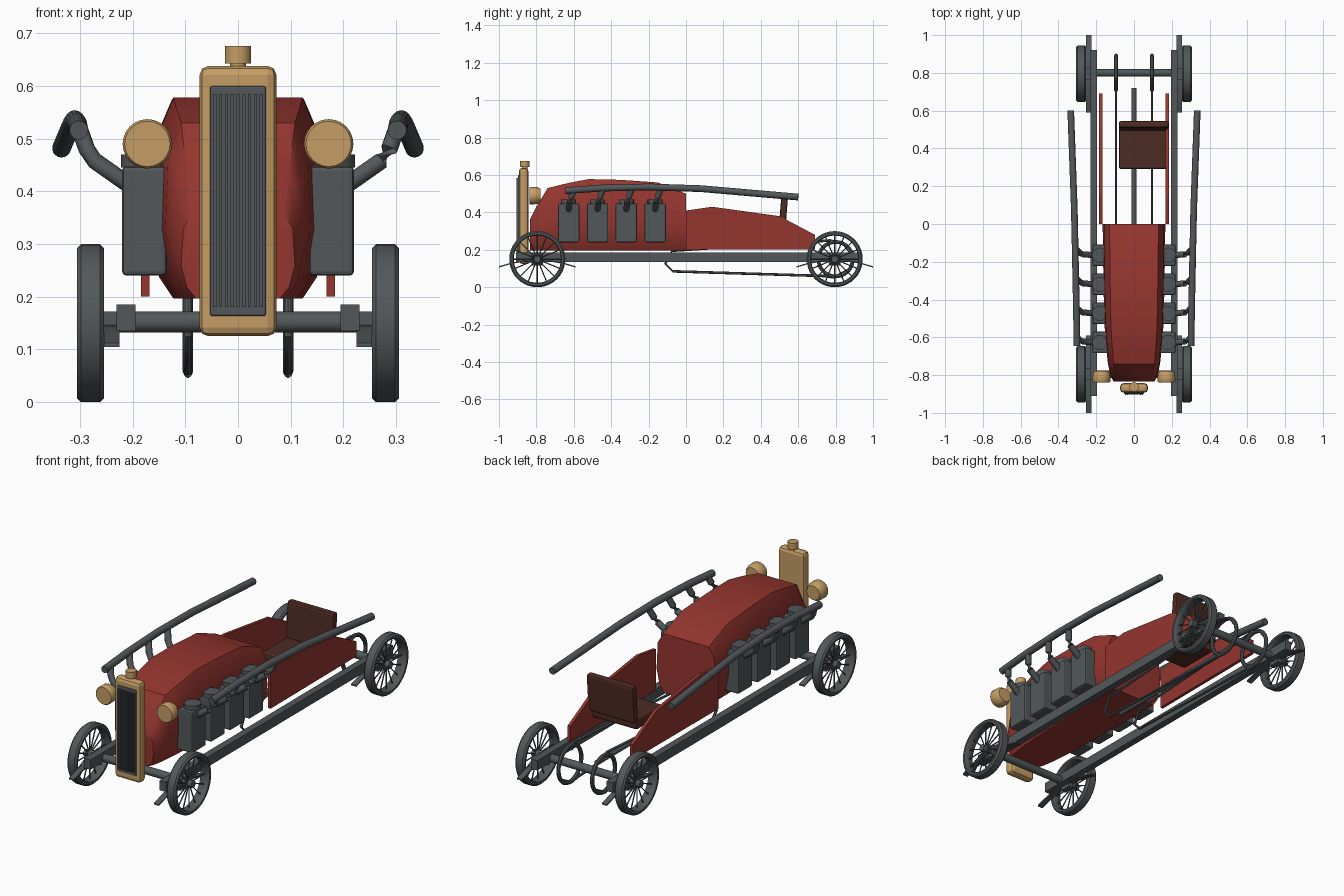
import bpy, bmesh
from math import sin, cos, pi, radians
from mathutils import Vector, Matrix

if "Cube" in bpy.data.objects:
    bpy.data.objects.remove(bpy.data.objects["Cube"])


def material(name, r, g, b):
    m = bpy.data.materials.new(name)
    m.use_nodes = True
    m.diffuse_color = (r, g, b, 1)
    bsdf = m.node_tree.nodes["Principled BSDF"]
    bsdf.inputs["Base Color"].default_value = (r, g, b, 1)
    bsdf.inputs["Roughness"].default_value = 0.6
    return m


STEEL = material("dark_steel", 0.085, 0.097, 0.102)
RED = material("body_red", 0.30, 0.036, 0.028)
BRASS = material("brass", 0.56, 0.34, 0.13)
LEATHER = material("brown_leather", 0.075, 0.024, 0.017)


def finish(name, bm, mat, bevel=0, smooth=None, segments=2):
    bmesh.ops.recalc_face_normals(bm, faces=bm.faces)
    me = bpy.data.meshes.new(name)
    bm.to_mesh(me)
    bm.free()
    me.materials.append(mat)
    ob = bpy.data.objects.new(name, me)
    bpy.context.collection.objects.link(ob)
    if bevel:
        mod = ob.modifiers.new("edge", "BEVEL")
        mod.width, mod.segments = bevel, segments
    if smooth:
        bpy.ops.object.select_all(action='DESELECT')
        ob.select_set(True)
        bpy.context.view_layer.objects.active = ob
        bpy.ops.object.shade_smooth_by_angle(angle=radians(smooth))
    return ob


def box(name, lo, hi, mat, bevel=0, tilt=0, segments=2):
    lo, hi = Vector(lo), Vector(hi)
    bm = bmesh.new()
    bmesh.ops.create_cube(bm, size=1)
    size = hi - lo
    bmesh.ops.scale(bm, vec=[abs(v) for v in size], verts=bm.verts)
    bmesh.ops.rotate(bm, matrix=Matrix.Rotation(tilt, 3, 'X'), verts=bm.verts)
    bmesh.ops.translate(bm, vec=(lo + hi) / 2, verts=bm.verts)
    return finish(name, bm, mat, bevel, None, segments)


def loft(name, rings, mat, loop=False, smooth=None, bevel=0):
    """Skin a row of equal point rings; loop joins last to first, else cap."""
    bm = bmesh.new()
    rows = [[bm.verts.new(p) for p in ring] for ring in rings]
    n = len(rows[0])
    for i in range(len(rows) if loop else len(rows) - 1):
        a, b = rows[i], rows[(i + 1) % len(rows)]
        for j in range(n):
            bm.faces.new((a[j], a[(j + 1) % n], b[(j + 1) % n], b[j]))
    if not loop:
        bm.faces.new(rows[0])
        bm.faces.new(rows[-1])
    return finish(name, bm, mat, bevel, smooth)


def tube(name, points, radius, mat, sides=12, loop=False):
    pts = [Vector(p) for p in points]
    rings = []
    for i, p in enumerate(pts):
        if loop:
            d = pts[(i + 1) % len(pts)] - pts[i - 1]
        else:
            d = pts[min(i + 1, len(pts) - 1)] - pts[max(i - 1, 0)]
        d.normalize()
        side = d.cross(Vector((0, 0, 1)) if abs(d.x) > 0.5 else Vector((1, 0, 0))).normalized()
        up = d.cross(side)
        rings.append([p + radius * (cos(t) * side + sin(t) * up)
                      for t in (2 * pi * k / sides for k in range(sides))])
    return loft(name, rings, mat, loop, 40)


def lathe_x(name, profile, centre, mat, steps=40):
    """Revolve (x, radius) points about an axle along x."""
    cx, cy, cz = centre
    rings = [[(cx + x, cy + r * cos(t), cz + r * sin(t)) for x, r in profile]
             for t in (2 * pi * k / steps for k in range(steps))]
    return loft(name, rings, mat, True, 40)


def plate(name, outline, x0, x1, mat):
    """Extrude a (y, z) outline across x."""
    return loft(name, [[(x, y, z) for y, z in outline] for x in (x0, x1)], mat)


# Bonnet: eight-sided sections that swell back from the nose
def hood_ring(y, w, top, bottom=0.197):
    h = top - bottom
    half = [(0.74, 0), (0.9, 0.13), (1, 0.38), (0.96, 0.82), (0.78, 1)]
    right = [(w * a, y, bottom + h * b) for a, b in half]
    return right + [(-x, yy, z) for x, yy, z in reversed(right)]


hood = [(-0.835, 0.108, 0.36), (-0.80, 0.125, 0.43), (-0.74, 0.138, 0.53), (-0.63, 0.15, 0.557),
        (-0.52, 0.157, 0.578), (-0.35, 0.161, 0.574), (-0.15, 0.164, 0.56), (0, 0.166, 0.5)]
loft("bonnet", [hood_ring(*s) for s in hood], RED, smooth=35)

# Radiator shell, grille and filler cap
box("radiator_shell", (-0.073, -0.893, 0.125), (0.073, -0.843, 0.638), BRASS, 0.017, segments=2)
box("radiator_core", (-0.053, -0.899, 0.163), (0.053, -0.88, 0.6), STEEL, 0.004)
for k in range(9):
    x = (k - 4) * 0.011
    box("radiator_slat", (x - 0.003, -0.906, 0.18), (x + 0.003, -0.898, 0.585), STEEL)
tube("filler_neck", [(0, -0.862, 0.625), (0, -0.862, 0.65)], 0.015, BRASS)
tube("filler_cap", [(0, -0.862, 0.643), (0, -0.862, 0.676)], 0.025, BRASS, 16)

# Offset seat
box("seat_cushion", (-0.08, 0.29, 0.255), (0.183, 0.51, 0.305), LEATHER, 0.012)
box("seat_back", (-0.08, 0.502, 0.295), (0.183, 0.538, 0.487), LEATHER, 0.01, -0.08)

# Axles and drive shaft
for name, y in (("front_axle", -0.795), ("rear_axle", 0.8)):
    tube(name, [(-0.28, y, 0.152), (0.28, y, 0.152)], 0.02, STEEL, 16)
tube("drive_shaft", [(0, -0.1, 0.15), (0, 0.72, 0.15)], 0.013, STEEL)

panel = [(0, 0.2), (0, 0.41), (0.14, 0.43), (0.5, 0.38), (0.69, 0.28), (0.69, 0.203)]
tyre = [(-0.026, 0.131), (-0.026, 0.142), (-0.018, 0.15), (0.018, 0.15), (0.026, 0.142), (0.026, 0.131),
        (0.02, 0.126), (-0.02, 0.126)]
circle = [(0.01 * cos(k * pi / 4), 0.092 + 0.01 * sin(k * pi / 4)) for k in range(8)]
belt = [(-0.075, 0.195), (-0.11, 0.125), (-0.07, 0.085), (0.74, 0.06), (0.79, 0.052),
        (0.88, 0.10), (0.89, 0.17), (0.84, 0.235), (0.77, 0.25)]

for s, side in ((1, "left"), (-1, "right")):
    # Chassis rail and cockpit side
    box(side + "_chassis_rail", (s * 0.195, -0.91, 0.135), (s * 0.231, 0.92, 0.185), STEEL)
    plate(side + "_cockpit_panel", panel, s * 0.168, s * 0.184, RED)

    # Headlamp tapering toward the rear
    lamp = [(-0.838, 0.043), (-0.832, 0.047), (-0.795, 0.046), (-0.778, 0.036)]
    loft(side + "_headlamp", [[(s * 0.172 + r * cos(k * pi / 12), y, 0.49 + r * sin(k * pi / 12))
                               for k in range(24)] for y, r in lamp], BRASS, smooth=35)

    # Engine cylinders with caps and exhaust stubs
    for k in range(4):
        y = -0.627 + k * 0.154
        box(side + "_cylinder", (s * 0.135, y - 0.057, 0.24), (s * 0.22, y + 0.057, 0.448), STEEL, 0.008)
        tube(side + "_cylinder_cap", [(s * 0.182, y, 0.445), (s * 0.182, y, 0.47)], 0.04, STEEL, 16)
        tube(side + "_exhaust_stub", [(s * 0.19, y, 0.405), (s * 0.215, y, 0.418), (s * 0.272, y + 0.005, 0.458),
                                      (s * 0.287, y + 0.012, 0.48), (s * 0.303, y + 0.03, 0.525)], 0.016, STEEL)
    tube(side + "_exhaust_pipe", [(s * 0.302, -0.645, 0.516), (s * 0.305, -0.45, 0.53), (s * 0.31, -0.2, 0.536),
                                  (s * 0.316, 0.08, 0.527), (s * 0.335, 0.6, 0.482)], 0.018, STEEL, 14)

    # Drive belt and its ring
    lathe_x(side + "_drive_ring", circle, (s * 0.095, 0.8, 0.15), STEEL)
    tube(side + "_drive_belt", [(s * 0.095, y, z) for y, z in belt], 0.007, STEEL, 6, True)

    for end, y0 in (("front", -0.795), ("rear", 0.795)):
        tag = f"{end}_{side}_"
        # Wheel with tyre, hub and spokes
        c = Vector((s * 0.28, y0, 0.15))
        lathe_x(tag + "tyre", tyre, c, STEEL)
        tube(tag + "hub", [c - Vector((0.025, 0, 0)), c + Vector((0.025, 0, 0))], 0.018, STEEL, 16)
        for k in range(16):
            t = 2 * pi * k / 16
            d = Vector((0, cos(t), sin(t)))
            tube(tag + "spoke", [c + d * 0.012, c + d * 0.13], 0.0032, STEEL, 6)
        # Bowed leaf spring and axle block
        arc = [(y0 + 0.205 * u, 0.148 - 0.036 * u * u) for u in (-1, -0.67, -0.33, 0, 0.33, 0.67, 1)]
        under = [(y, z - 0.007) for y, z in reversed(arc)]
        plate(tag + "leaf_spring", arc + under, s * 0.225, s * 0.254, STEEL)
        box(tag + "axle_block", (s * 0.225, y0 - 0.03, 0.115), (s * 0.254, y0 + 0.03, 0.172), STEEL)
